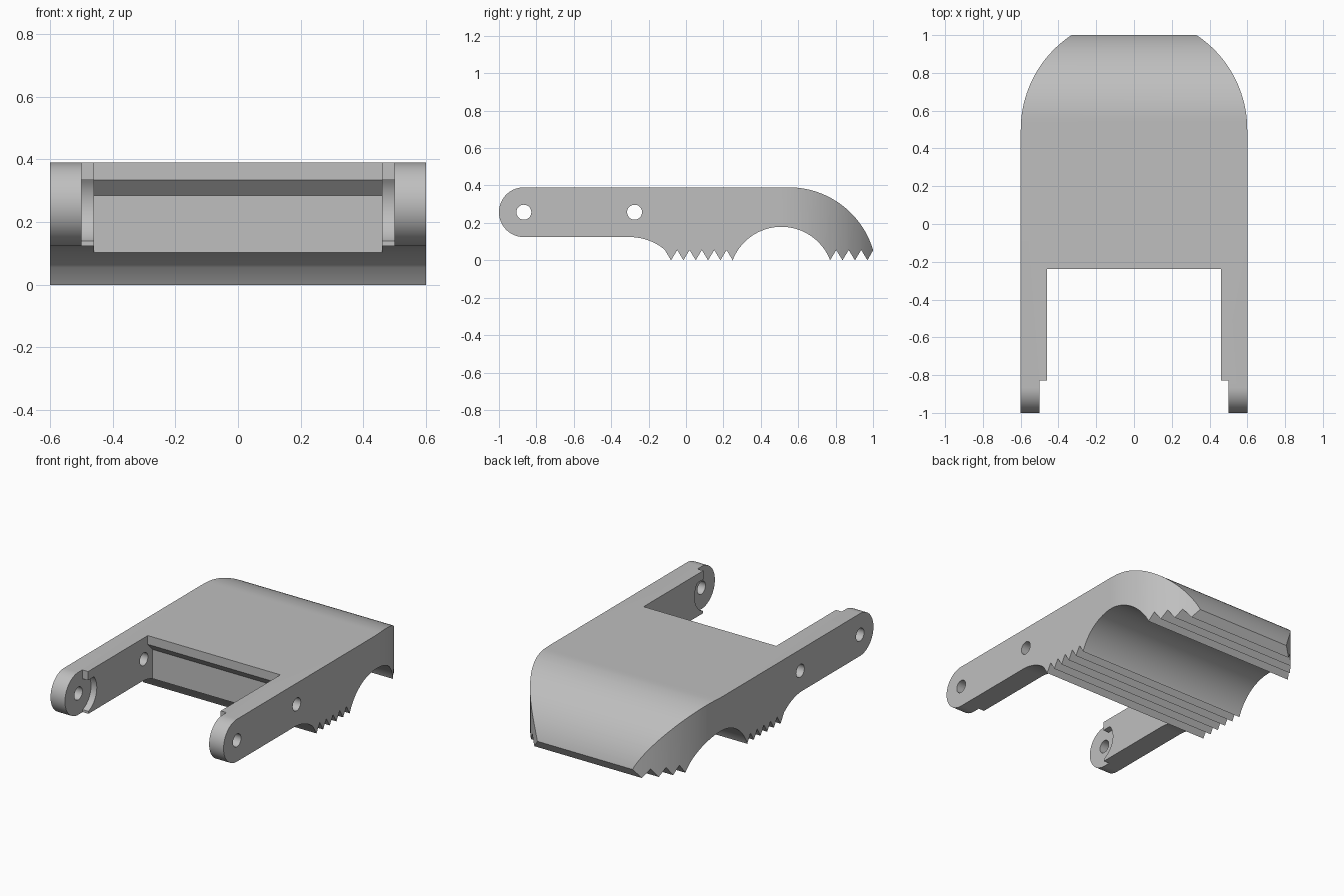
import bpy, bmesh, math

default = bpy.data.objects.get("Cube")
if default:
    bpy.data.objects.remove(default, do_unlink=True)

steel = bpy.data.materials.new("plain grey")
steel.use_nodes = True
grey = (0.52, 0.52, 0.52, 1)
steel.diffuse_color = grey
steel.node_tree.nodes["Principled BSDF"].inputs["Base Color"].default_value = grey


def arc(cx, cy, r, start, end, steps=32):
    """Points along an arc, angles in degrees."""
    angles = [math.radians(start + (end - start) * i / steps) for i in range(steps + 1)]
    return [(cx + r * math.cos(a), cy + r * math.sin(a)) for a in angles]


def prism(name, points, low, high, axis):
    """Extrude a (y, z) outline along x, or an (x, y) outline along z."""
    bm = bmesh.new()
    place = (lambda a, b: (low, a, b)) if axis == "x" else (lambda a, b: (a, b, low))
    face = bm.faces.new([bm.verts.new(place(*p)) for p in points])
    moved = bmesh.ops.extrude_face_region(bm, geom=[face])["geom"]
    depth = high - low
    offset = (depth, 0, 0) if axis == "x" else (0, 0, depth)
    bmesh.ops.translate(bm, vec=offset, verts=[v for v in moved if isinstance(v, bmesh.types.BMVert)])
    bmesh.ops.recalc_face_normals(bm, faces=bm.faces)
    mesh = bpy.data.meshes.new(name)
    bm.to_mesh(mesh)
    bm.free()
    mesh.materials.append(steel)
    obj = bpy.data.objects.new(name, mesh)
    bpy.context.collection.objects.link(obj)
    return obj


def carve(target, cutter, operation="DIFFERENCE"):
    cutter.hide_render = True
    mod = target.modifiers.new(cutter.name, "BOOLEAN")
    mod.operation, mod.solver, mod.object = operation, "EXACT", cutter
    bpy.context.view_layer.objects.active = target
    bpy.ops.object.modifier_apply(modifier=mod.name)
    bpy.data.objects.remove(cutter, do_unlink=True)


def teeth(first, last, count):
    """Tooth tips on the ground with valleys between them."""
    pitch = (last - first) / (count - 1)
    return [(first + i * pitch / 2, 0.055 if i % 2 else 0.0) for i in range(2 * count - 1)]


PIVOT_Y, PIVOT_Z, END_R = -0.867, 0.257, 0.133

# Side profile: rounded arm end, toothed underside with a round grip, curved nose
profile = arc(PIVOT_Y, PIVOT_Z, END_R, 90, 270)
profile += arc(-0.30, -0.166, 0.29, 90, 50, 16)
profile += teeth(-0.08, 0.25, 6)
profile += arc(0.51, -0.10, 0.279, 157, 23, 48)
profile += teeth(0.77, 0.97, 4)
profile += arc(0.55, -0.08, 0.47, 16.5, 90, 40)
jaw = prism("clamp_jaw", profile, -0.6, 0.6, "x")

# Rounded nose outline seen from above
plan = arc(0, 0.5, 0.5995, 0, 180, 96) + [(-0.7, 0.5), (-0.7, -1.2), (0.7, -1.2), (0.7, 0.5)]
carve(jaw, prism("nose_outline", plan, -0.2, 0.6, "z"), "INTERSECT")

# Slot between the arms, with an overhanging lip on its back wall
slot = [(-1.2, -0.2), (-0.19, -0.2), (-0.19, 0.285), (-0.237, 0.335), (-0.237, 0.6), (-1.2, 0.6)]
carve(jaw, prism("arm_slot", slot, -0.46, 0.46, "x"))

# Thinned arm ends with a curved shoulder around the pivot
shoulder = [(-1.2, 0.6), (-0.828, 0.6), (-0.828, 0.335)]
shoulder += arc(PIVOT_Y, PIVOT_Z, 0.125, 38.6, -70, 24)
shoulder += [(-0.828, -0.1), (-1.2, -0.1)]
carve(jaw, prism("end_recess", shoulder, -0.5, 0.5, "x"))

# Pin holes through both arms
for y in (PIVOT_Y, -0.275):
    carve(jaw, prism("pin_hole", arc(y, PIVOT_Z, 0.04, 0, 350, 35), -0.7, 0.7, "x"))

bpy.ops.object.select_all(action="DESELECT")
jaw.select_set(True)
bpy.context.view_layer.objects.active = jaw
bpy.ops.object.shade_smooth_by_angle(angle=math.radians(25))
